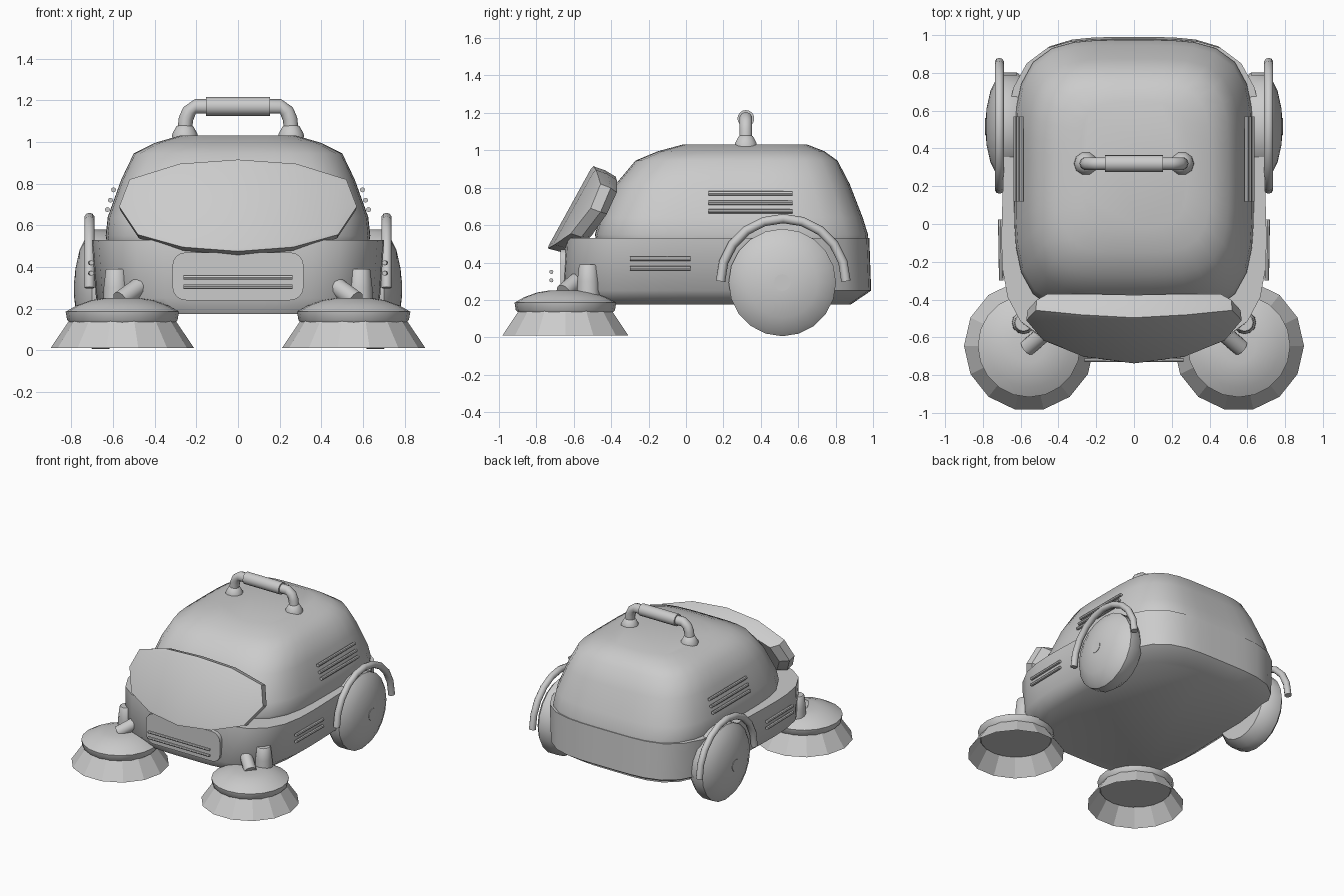
import bpy, math
from math import sin, cos, pi
from mathutils import Vector

old = bpy.data.objects.get("Cube")
if old:
    bpy.data.objects.remove(old)

grey = bpy.data.materials.new("plain grey")
grey.use_nodes = True
GREY = (0.6, 0.6, 0.6, 1)
grey.diffuse_color = GREY
grey.node_tree.nodes["Principled BSDF"].inputs["Base Color"].default_value = GREY


def make(name, verts, faces, angle=40):
    mesh = bpy.data.meshes.new(name)
    mesh.from_pydata([tuple(v) for v in verts], [], faces)
    ob = bpy.data.objects.new(name, mesh)
    bpy.context.collection.objects.link(ob)
    mesh.materials.append(grey)
    bpy.ops.object.select_all(action='DESELECT')
    ob.select_set(True)
    bpy.context.view_layer.objects.active = ob
    bpy.ops.object.mode_set(mode='EDIT')
    bpy.ops.mesh.select_all(action='SELECT')
    bpy.ops.mesh.normals_make_consistent(inside=False)
    bpy.ops.object.mode_set(mode='OBJECT')
    if angle:
        bpy.ops.object.shade_smooth_by_angle(angle=math.radians(angle))
    return ob


def loft(name, rings, angle=40, caps=True):
    """Skin equal-length closed rings."""
    n = len(rings[0])
    verts = [v for r in rings for v in r]
    faces = [(k * n + i, k * n + (i + 1) % n, (k + 1) * n + (i + 1) % n, (k + 1) * n + i)
             for k in range(len(rings) - 1) for i in range(n)]
    if caps:
        faces += [tuple(range(n)), tuple(range(len(verts) - n, len(verts)))]
    return make(name, verts, faces, angle)


def rounded_ring(z, hx, y0, y1, power=4, taper=0.0, n=40):
    """Rounded-square outline at height z, narrowing to the back by taper."""
    ring = []
    for i in range(n):
        c, s = cos(2 * pi * i / n), sin(2 * pi * i / n)
        k = (abs(c) ** power + abs(s) ** power) ** (-1 / power)
        ring.append((hx * c * k * (1 - taper * s), (y0 + y1) / 2 + (y1 - y0) / 2 * s * k, z))
    return ring


def turned(name, centre, axis, profile, sides, angle=40, caps=True):
    """Surface of revolution; profile is (distance along axis, radius)."""
    rot = Vector((0, 0, 1)).rotation_difference(Vector(axis)).to_matrix()
    rings = [[Vector(centre) + rot @ Vector((r * cos(2 * pi * i / sides), r * sin(2 * pi * i / sides), d))
              for i in range(sides)] for d, r in profile]
    return loft(name, rings, angle, caps)


def rod(name, a, b, radius, sides=10):
    d = Vector(b) - Vector(a)
    return turned(name, a, d.normalized(), [(0, radius), (d.length, radius)], sides)


def tube(name, points, radius, sides=10):
    """Bent tube through points, mitred at each bend."""
    pts = [Vector(p) for p in points]
    rings = []
    for i, p in enumerate(pts):
        t = (pts[min(i + 1, len(pts) - 1)] - pts[max(i - 1, 0)]).normalized()
        ref = Vector((1, 0, 0)) if abs(t.x) < 0.01 else Vector((0, 1, 0))
        u = t.cross(ref).normalized()
        w = t.cross(u)
        rings.append([p + radius * (cos(2 * pi * k / sides) * u + sin(2 * pi * k / sides) * w)
                      for k in range(sides)])
    return loft(name, rings)


# Lower body and domed upper shell
loft("lower_body", [rounded_ring(0.175, 0.58, -0.62, 0.88, 4, 0.04),
                    rounded_ring(0.25, 0.675, -0.665, 0.99, 4, 0.04),
                    rounded_ring(0.53, 0.695, -0.645, 0.98, 4, 0.04)], 50)
loft("upper_shell", [rounded_ring(0.52, 0.63, -0.48, 0.975),
                     rounded_ring(0.55, 0.635, -0.487, 0.973),
                     rounded_ring(0.64, 0.625, -0.46, 0.945),
                     rounded_ring(0.82, 0.56, -0.375, 0.875),
                     rounded_ring(0.945, 0.50, -0.27, 0.81),
                     rounded_ring(0.995, 0.40, -0.15, 0.74),
                     rounded_ring(1.03, 0.28, -0.02, 0.65)])

# Visor: bowed, tilted slab made of rim rings with column-filled faces
half = [(0, 0.915), (0.28, 0.895), (0.52, 0.82), (0.57, 0.69), (0.48, 0.555), (0.265, 0.495), (0, 0.475)]
outline = half + [(-x, z) for x, z in half[-2:0:-1]]


def visor_ring(scale, push, lift, bow):
    ring = []
    for x, z in outline:
        x, z = x * scale, 0.695 + (z - 0.695) * scale
        ring.append((x, -0.622 + 0.55 * (z - 0.695) + bow * (x / 0.57) ** 2 + push, z + lift))
    return ring


layers = [visor_ring(0.93, 0, 0, 0.11), visor_ring(1, 0.005, 0, 0.11),
          visor_ring(0.99, 0.07, -0.02, 0.10), visor_ring(0.88, 0.14, -0.03, 0.08)]
n = len(outline)
faces = [(k * n + i, k * n + (i + 1) % n, (k + 1) * n + (i + 1) % n, (k + 1) * n + i)
         for k in range(3) for i in range(n)]
for base in (0, 3 * n):
    row = lambda i: base + i % n
    faces += [(row(0), row(1), row(5), row(6)), (row(0), row(6), row(7), row(11)),
              (row(1), row(2), row(4), row(5)), (row(11), row(7), row(8), row(10)),
              (row(2), row(3), row(4)), (row(10), row(8), row(9))]
make("visor", [v for r in layers for v in r], faces, 30)

# Front panel and its two bars
panel = []
for cx, cz, a0 in ((0.25, 0.405, 0), (-0.25, 0.405, 1), (-0.25, 0.305, 2), (0.25, 0.305, 3)):
    for k in range(5):
        a = (a0 + k / 4) * pi / 2
        panel.append((cx + 0.065 * cos(a), cz + 0.065 * sin(a)))
loft("front_panel", [[(x, y, z) for x, z in panel] for y in (-0.64, -0.672)], 30)
for z in (0.305, 0.35):
    rod("front_bar", (-0.262, -0.72, z), (0.262, -0.72, z), 0.011, 8)

# Carry handle
tube("handle_tube", [(s * x, 0.32, z) for s, x, z in
                     ((-1, 0.255, 1.06), (-1, 0.25, 1.11), (-1, 0.235, 1.145), (-1, 0.205, 1.17),
                      (1, 0.205, 1.17), (1, 0.235, 1.145), (1, 0.25, 1.11), (1, 0.255, 1.06))], 0.035)
rod("handle_grip", (-0.153, 0.32, 1.17), (0.153, 0.32, 1.17), 0.045, 16)

for s, side in ((1, "left"), (-1, "right")):
    turned(side + "_handle_foot", (s * 0.255, 0.32, 1.02), (0, 0, 1),
           [(0, 0.063), (0.02, 0.06), (0.055, 0.04), (0.06, 0.03)], 10)

    # Wheel with domed outer face, hub and fender bar
    turned(side + "_wheel", (s * 0.56, 0.515, 0.293), (s, 0, 0),
           [(0, 0.24), (0.06, 0.287), (0.14, 0.287), (0.165, 0.26), (0.2, 0.19), (0.22, 0.1), (0.225, 0.045)], 20)
    turned(side + "_hub", (s * 0.77, 0.515, 0.293), (s, 0, 0), [(0, 0.045), (0.018, 0.045)], 12)
    tube(side + "_fender", [(s * 0.713, 0.52 + 0.335 * cos(a), 0.3 + 0.335 * sin(a))
                            for a in [pi * i / 10 for i in range(11)]], 0.025)

    # Side vents on the shell and on the lower body
    for x, z in ((0.627, 0.675), (0.612, 0.72), (0.597, 0.77)):
        rod(side + "_shell_vent", (s * x, 0.12, z), (s * x, 0.57, z), 0.012, 8)
    for z in (0.37, 0.42):
        rod(side + "_body_vent", (s * 0.703, -0.30, z), (s * 0.708, 0.025, z), 0.012, 8)

    # Sweeping brush: flat-faced open skirt under a smooth cap
    spot = (s * 0.555, -0.645, 0)
    turned(side + "_brush_bristles", spot, (0, 0, 1), [(0.01, 0.345), (0.15, 0.25)], 14, 0, False)
    turned(side + "_brush_cap", spot, (0, 0, 1),
           [(0.13, 0.25), (0.145, 0.265), (0.185, 0.272), (0.215, 0.22), (0.24, 0.15), (0.25, 0.09)], 20)
    turned(side + "_brush_post", (s * 0.585, -0.522, 0.2), (0, 0, 1),
           [(0, 0.063), (0.1, 0.06), (0.185, 0.05), (0.19, 0.045)], 12)
    rod(side + "_brush_arm", (s * 0.565, -0.655, 0.24), (s * 0.44, -0.55, 0.33), 0.045, 12)
